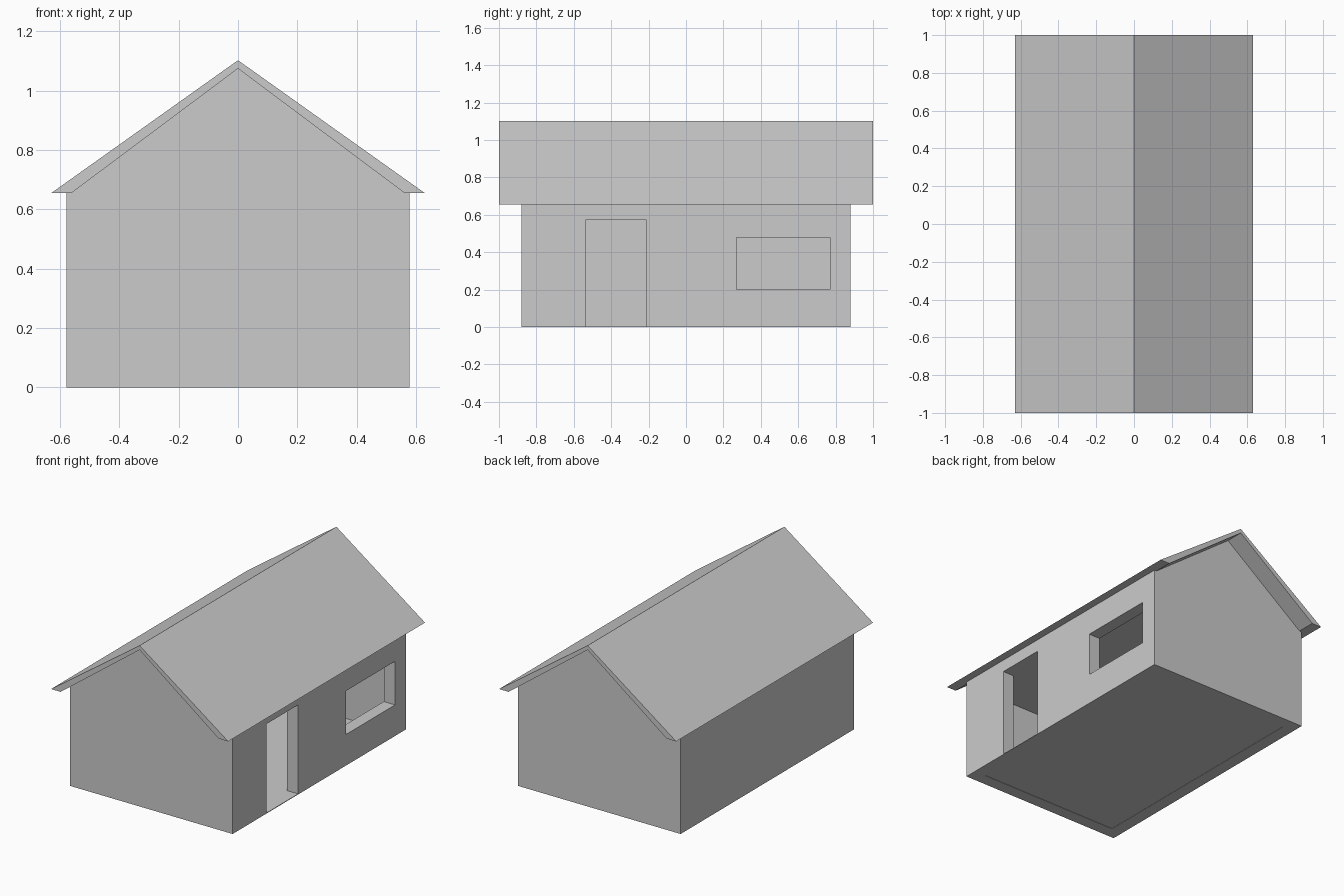
import bpy

if "Cube" in bpy.data.objects:
    bpy.data.objects.remove(bpy.data.objects["Cube"])


def box(name, x, y, z):
    """Axis-aligned box from (min, max) pairs."""
    bpy.ops.mesh.primitive_cube_add(size=1)
    ob = bpy.context.object
    ob.name = name
    for v in ob.data.vertices:
        v.co = [lo + (c + 0.5) * (hi - lo) for c, (lo, hi) in zip(v.co, (x, y, z))]
    return ob


def extrude_profile(name, pts, y0, y1):
    """Closed x/z profile extruded along y."""
    n = len(pts)
    verts = [(x, y, z) for y in (y0, y1) for x, z in pts]
    faces = [tuple(range(n)), tuple(reversed(range(n, 2 * n)))]
    faces += [(i, i + n, (i + 1) % n + n, (i + 1) % n) for i in range(n)]
    me = bpy.data.meshes.new(name)
    me.from_pydata(verts, [], faces)
    ob = bpy.data.objects.new(name, me)
    bpy.context.collection.objects.link(ob)
    return ob


def cut(target, cutter):
    mod = target.modifiers.new("cut", 'BOOLEAN')
    mod.operation = 'DIFFERENCE'
    mod.solver = 'EXACT'
    mod.object = cutter
    bpy.context.view_layer.objects.active = target
    bpy.ops.object.modifier_apply(modifier=mod.name)
    bpy.data.objects.remove(cutter, do_unlink=True)


# walls: hollow shell with open door and window
WX, WY, WZ, T = 0.578, 0.88, 0.66, 0.08
TOP = 0.577
walls = box("walls", (-WX, WX), (-WY, WY), (0, WZ))
cut(walls, box("room_cutter", (T - WX, WX - T), (T - WY, WY - T), (-0.1, TOP)))
opening = (WX - T - 0.1, WX + 0.1)
cut(walls, box("door_cutter", opening, (-0.535, -0.215), (0.004, TOP - 0.001)))
cut(walls, box("window_cutter", opening, (0.27, 0.77), (0.2, 0.48)))

# floor: thin sheet level with the foot of the walls
bpy.ops.mesh.primitive_plane_add(size=1, location=(0, 0, 0.002))
floor = bpy.context.object
floor.name = "floor"
floor.scale = (2 * (WX - T), 2 * (WY - T), 1)

# roof: chevron slab overhanging every side
extrude_profile("roof", [(-0.63, 0.655), (-0.562, 0.655), (0, 1.075),
                         (0.562, 0.655), (0.63, 0.655), (0, 1.103)], -1, 1)

# gable ends: triangular infill flush with the end walls
extrude_profile("gables", [(-0.562, 0.656), (0.562, 0.656), (0, 1.076)], -WY, WY)
